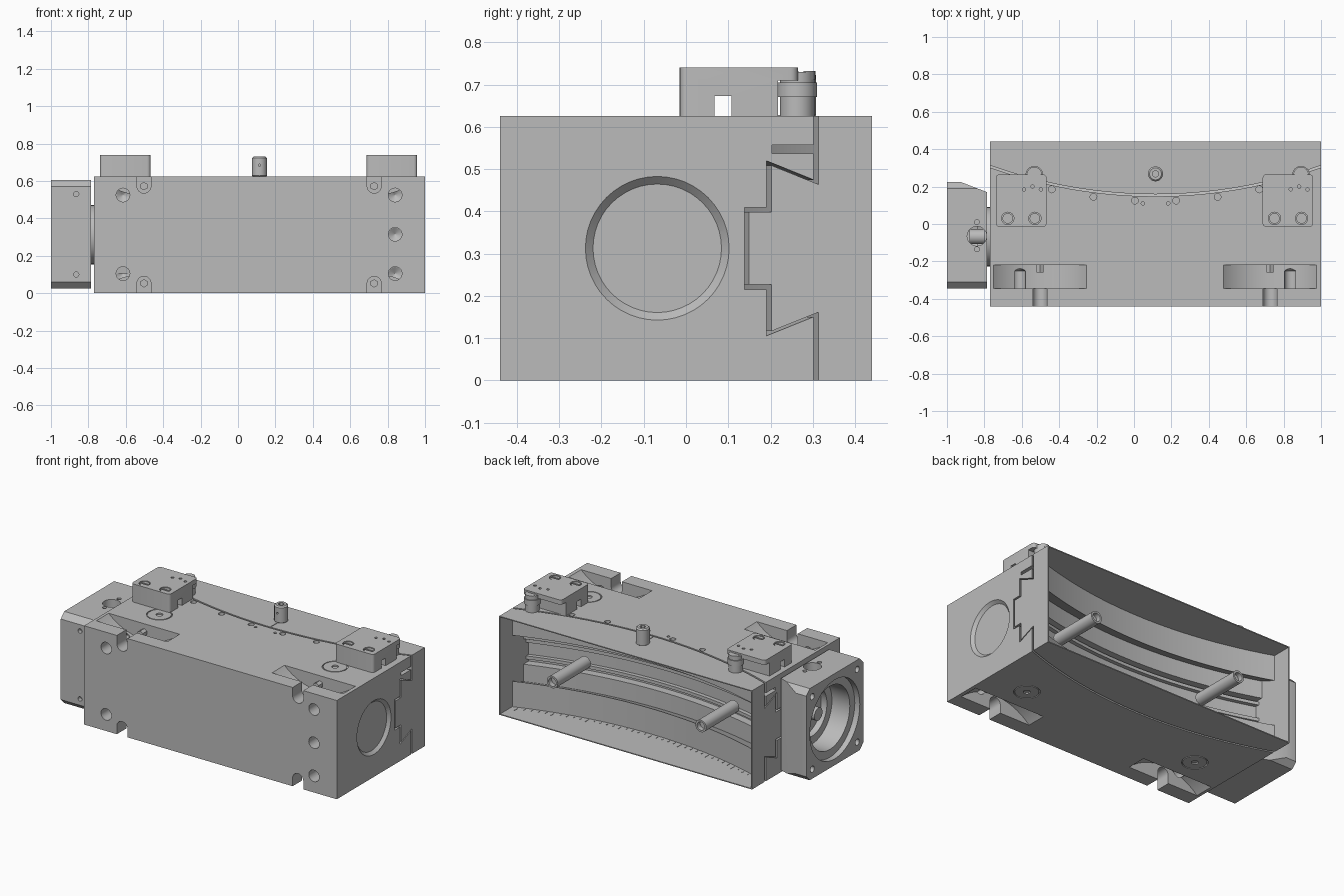
import bpy, bmesh, math
from mathutils import Matrix, Vector

if "Cube" in bpy.data.objects:
    bpy.data.objects.remove(bpy.data.objects["Cube"])

metal = bpy.data.materials.new("machined_grey")
metal.use_nodes = True
GREY = (0.5, 0.5, 0.5, 1)
metal.diffuse_color = GREY
metal.node_tree.nodes["Principled BSDF"].inputs["Base Color"].default_value = GREY

TOP, ZC, AXIS_Y = 0.625, 0.3125, -0.068
MID_X, RADIUS = 0.115, 2.604
ARC_Y = 0.165 + RADIUS
ROT = {"x": Matrix.Rotation(math.pi / 2, 4, "Y"),
       "y": Matrix.Rotation(-math.pi / 2, 4, "X"), "z": Matrix.Identity(4)}


def finish(name, bm):
    bmesh.ops.recalc_face_normals(bm, faces=bm.faces)
    mesh = bpy.data.meshes.new(name)
    bm.to_mesh(mesh)
    bm.free()
    mesh.materials.append(metal)
    ob = bpy.data.objects.new(name, mesh)
    bpy.context.collection.objects.link(ob)
    return ob


def box(name, lo, hi):
    bm = bmesh.new()
    bmesh.ops.create_cube(bm, size=1)
    lo, hi = Vector(lo), Vector(hi)
    bmesh.ops.scale(bm, vec=hi - lo, verts=bm.verts)
    bmesh.ops.translate(bm, vec=(lo + hi) / 2, verts=bm.verts)
    return finish(name, bm)


def cyl(name, start, length, r, axis="z", r2=None, sides=32):
    # Cylinder or cone from a start point along +axis
    bm = bmesh.new()
    bmesh.ops.create_cone(bm, cap_ends=True, segments=sides, radius1=r,
                          radius2=r if r2 is None else r2, depth=length)
    m = Matrix.Translation(start) @ ROT[axis] @ Matrix.Translation((0, 0, length / 2))
    bmesh.ops.transform(bm, matrix=m, verts=bm.verts)
    return finish(name, bm)


def prism(name, pts, depth):
    # Solid between a 3D outline and its copy moved by depth
    bm = bmesh.new()
    face = bm.faces.new([bm.verts.new(p) for p in pts])
    ext = bmesh.ops.extrude_face_region(bm, geom=[face])["geom"]
    bmesh.ops.translate(bm, vec=depth, verts=[v for v in ext if isinstance(v, bmesh.types.BMVert)])
    return finish(name, bm)


def arc_y(x, d):
    return ARC_Y - math.sqrt((RADIUS + d) ** 2 - (x - MID_X) ** 2)


def arc_loft(name, profile, x0, x1, steps=40):
    # Sweep a (depth, height) profile along the arc; depth None means behind the block
    bm = bmesh.new()
    rings = []
    for i in range(steps + 1):
        x = x0 + (x1 - x0) * i / steps
        rings.append([bm.verts.new((x, 0.5 if d is None else arc_y(x, d), z)) for d, z in profile])
    n = len(profile)
    for a, b in zip(rings, rings[1:]):
        for j in range(n):
            k = (j + 1) % n
            bm.faces.new((a[j], a[k], b[k], b[j]))
    bm.faces.new(rings[0])
    bm.faces.new(rings[-1])
    return finish(name, bm)


def cut(target, cutter):
    mod = target.modifiers.new("cut", "BOOLEAN")
    mod.operation, mod.solver, mod.object = "DIFFERENCE", "EXACT", cutter
    bpy.context.view_layer.objects.active = target
    bpy.ops.object.modifier_apply(modifier=mod.name)
    bpy.data.objects.remove(cutter)


def bevel(ob, width, segments, test):
    # Round only the edges whose direction passes the test
    bm = bmesh.new()
    bm.from_mesh(ob.data)
    edges = [e for e in bm.edges if test(e.verts[0].co - e.verts[1].co)]
    bmesh.ops.bevel(bm, geom=edges, offset=width, segments=segments, profile=0.5, affect="EDGES")
    bm.to_mesh(ob.data)
    bm.free()


def dovetail(t, z_end):
    # Mirrored dovetail outline from top to bottom, grown by t
    half = [(0, 0.145), (0.105, 0.19), (0.105, 0.08), (0.155, 0.08)]
    half = [(t, z_end)] + [(d + t, h + t) for d, h in half]
    return [(d, ZC + h) for d, h in half] + [(d, ZC - h) for d, h in reversed(half)]


# Main block with the curved dovetail cavity and the sliding gap around it
body = box("main_body", (-0.77, -0.44, 0), (1, 0.44, TOP))
inner = ZC - 0.006
cut(body, arc_loft("cavity", dovetail(0, inner) + [(None, ZC - inner), (None, ZC + inner)], -0.764, 0.994))
gap = dovetail(0.017, 0.4) + dovetail(0.006, 0.4)[::-1]
cut(body, arc_loft("gap", gap, -0.8, 1.03))
cut(body, arc_loft("relief", [(0.01, 0.537), (0.11, 0.537), (0.11, 0.557), (0.01, 0.557)], -0.8, 1.03))

# Clamping pockets, notches and screws, repeated on top and bottom
for cx in (-0.503, 0.728):
    for side in (1, -1):
        z = lambda h: ZC + side * h
        lo, hi = sorted((z(0.26), z(0.4)))
        cut(body, box("notch", (cx - 0.0375, -0.5, lo), (cx + 0.0375, -0.33, hi)))
        cut(body, cyl("notch_round", (cx, -0.5, z(0.26)), 0.17, 0.0375, "y"))
        cut(body, cyl("pocket", (cx, -0.345, z(0.573)), 0.125, 0.36, "y", sides=96))
        cyl("clamp_screw", (cx, -0.26, z(0.26)), 0.05, 0.022, "y", sides=6)
        # Round inspection plug marked by a ring groove
        zf = z(ZC)
        cut(body, cyl("ring", (cx, AXIS_Y, zf - 0.008), 0.016, 0.075))
        plug = cyl("round_plug", (cx, AXIS_Y, zf - 0.012), 0.024 if side < 0 else 0.012, 0.069)
        if side < 0:
            plug.data.transform(Matrix.Translation((0, 0, 0.012)))
        cut(plug, cyl("plug_hole", (cx, AXIS_Y, zf - 0.1), 0.2, 0.02))

# Front mounting holes with conical ends
for x in (-0.615, 0.84):
    for h in (0.525, 0.105) + ((0.315,) if x > 0 else ()):
        cut(body, cyl("hole", (x, -0.5, h), 0.25, 0.0365, "y"))
        cut(body, cyl("hole_tip", (x, -0.251, h), 0.022, 0.0365, "y", r2=0.002))

# Small dowel and threaded holes following the arc on the top
for off, y, r in ((0.555, 0.185, 0.018), (0.332, 0.145, 0.018), (0.11, 0.125, 0.018), (0.068, 0.11, 0.009)):
    for s in (-1, 1):
        cut(body, cyl("dowel_hole", (MID_X + s * off, y, TOP - 0.03), 0.06, r, sides=16))

# Drive bore in the end face with a stepped bearing and shaft
centre = lambda x: (x, AXIS_Y, ZC)
cut(body, cyl("bore", centre(0.8), 0.3, 0.152, "x", sides=48))
cut(body, cyl("bore_chamfer", centre(0.982), 0.02, 0.152, "x", r2=0.172, sides=48))
bearing = cyl("bearing_ring", centre(0.79), 0.06, 0.15, "x", sides=48)
cut(bearing, cyl("bearing_bore", centre(0.82), 0.1, 0.105, "x", sides=48))
cyl("shaft_collar", centre(0.8), 0.06, 0.036, "x")
cyl("shaft_end", centre(0.8), 0.09, 0.024, "x")


def slotted_screw(name, pos, axis, r, height, slot_dir):
    head = cyl(name, pos, height, r, axis, sides=24)
    end = Vector(pos) + ROT[axis].to_3x3() @ Vector((0, 0, height))
    size = Vector((0.012, 0.012, 0.012))
    size[slot_dir] = 0.2
    cut(head, box("slot", end - size / 2, end + size / 2))


for dz in (-0.073, 0.073):
    slotted_screw("bearing_screw", (0.81, AXIS_Y, ZC + dz), "x", 0.018, 0.025, 1)

# Motor mount: bevelled square housing with a stepped bore
mount = box("motor_mount", (-1, -0.345, 0.025), (-0.785, 0.225, 0.605))
bevel(mount, 0.035, 1, lambda d: abs(d.x) > 0.1)
cut(mount, prism("rear_slope", [(-0.93, 0.226, -0.1), (-0.78, 0.168, -0.1), (-0.78, 0.3, -0.1),
                                (-0.93, 0.3, -0.1)], (0, 0, 1)))
mid = (-1.05, -0.06, 0.315)
cut(mount, cyl("mount_recess", mid, 0.085, 0.25, "x", sides=48))
cut(mount, cyl("mount_bore", mid, 0.21, 0.2, "x", sides=48))
cut(mount, cyl("mount_bore_deep", mid, 0.25, 0.15, "x", sides=48))
cut(mount, cyl("access_hole", (-0.84, -0.065, 0.4), 0.3, 0.052))
for y in (-0.135, 0.01):
    cut(mount, cyl("set_hole", (-0.84, y, 0.57), 0.1, 0.013, sides=16))
for dy in (-0.225, 0.225):
    for dz in (-0.23, 0.23):
        cut(mount, cyl("corner_hole", (-1.05, mid[1] + dy, mid[2] + dz), 0.15, 0.02, "x", sides=16))
for z in (0.1, 0.53):
    cut(mount, cyl("side_hole", (-0.865, -0.4, z), 0.08, 0.014, "y", sides=16))
collar = cyl("mount_collar", centre(-0.8), 0.04, 0.158, "x", sides=48)
cyl("drive_shaft", centre(-0.88), 0.1, 0.04, "x")

# Index pin on the top, with a scribed line towards the arc
pin = cyl("index_pin", (0.115, 0.268, TOP - 0.005), 0.11, 0.04)
bevel(pin, 0.008, 1, lambda d: abs(d.z) < 0.001)
cut(pin, cyl("pin_socket", (0.115, 0.268, 0.71), 0.05, 0.018, sides=6))
cut(pin, cyl("pin_cross_hole", (0.115, 0.2, 0.685), 0.06, 0.006, "y", sides=12))
box("scribed_line", (0.112, 0.17, TOP), (0.118, 0.23, TOP + 0.003))

# Two limit switch blocks with a roller behind each
for x0 in (-0.738, 0.688):
    block = box("switch_block", (x0, -0.015, TOP), (x0 + 0.27, 0.265, 0.74))
    bevel(block, 0.018, 4, lambda d: abs(d.z) > 0.1)
    cut(block, box("under_step", (x0 - 0.1, 0.218, 0.6), (x0 + 0.4, 0.3, 0.71)))
    cut(block, box("cable_slot", (x0 - 0.1, 0.067, 0.6), (x0 + 0.4, 0.108, 0.673)))
    for sx in (0.063, 0.208):
        cut(block, cyl("counterbore", (x0 + sx, 0.03, 0.72), 0.1, 0.033, sides=24))
        slotted_screw("block_screw", (x0 + sx, 0.03, 0.715), "z", 0.028, 0.022, 0)
    for sx, y in ((0.15, 0.185), (0.195, 0.2), (0.24, 0.185)):
        cut(block, cyl("pin_hole", (x0 + sx, y, 0.72), 0.1, 0.009, sides=12))
    rx = x0 + 0.205
    cyl("roller_post", (rx, 0.263, TOP - 0.002), 0.107, 0.041)
    cyl("roller", (rx, 0.263, 0.67), 0.035, 0.047)
    slotted_screw("roller_head", (rx, 0.272, 0.712), "z", 0.034, 0.02, 0)

# Guide pins standing in the cavity
for s in (-1, 1):
    guide = cyl("guide_pin", (MID_X + s * 0.52, 0.1, 0.3), 0.33, 0.038, "y")
    cut(guide, cyl("guide_socket", (MID_X + s * 0.52, 0.4, 0.3), 0.1, 0.026, "y"))

# Raised edges of the worm gear rail inside the groove
for z in (0.255, 0.36):
    arc_loft("gear_rail", [(0.13, z), (0.157, z), (0.157, z + 0.02), (0.13, z + 0.02)], -0.764, 0.994)

# Angle scale below and on the floor of the cavity
for i in range(-20, 21):
    x = MID_X + i * 0.042
    length = 0.035 if i % 5 == 0 else 0.018
    y = arc_y(x, -0.012)
    box("scale_tick", (x - 0.002, y, 0.0), (x + 0.002, y + length, 0.008))

# Smooth the round surfaces and keep sharp edges
bpy.ops.object.select_all(action="DESELECT")
for ob in bpy.context.scene.objects:
    if ob.type == "MESH":
        ob.select_set(True)
        bpy.context.view_layer.objects.active = ob
bpy.ops.object.shade_smooth_by_angle(angle=math.radians(30))
